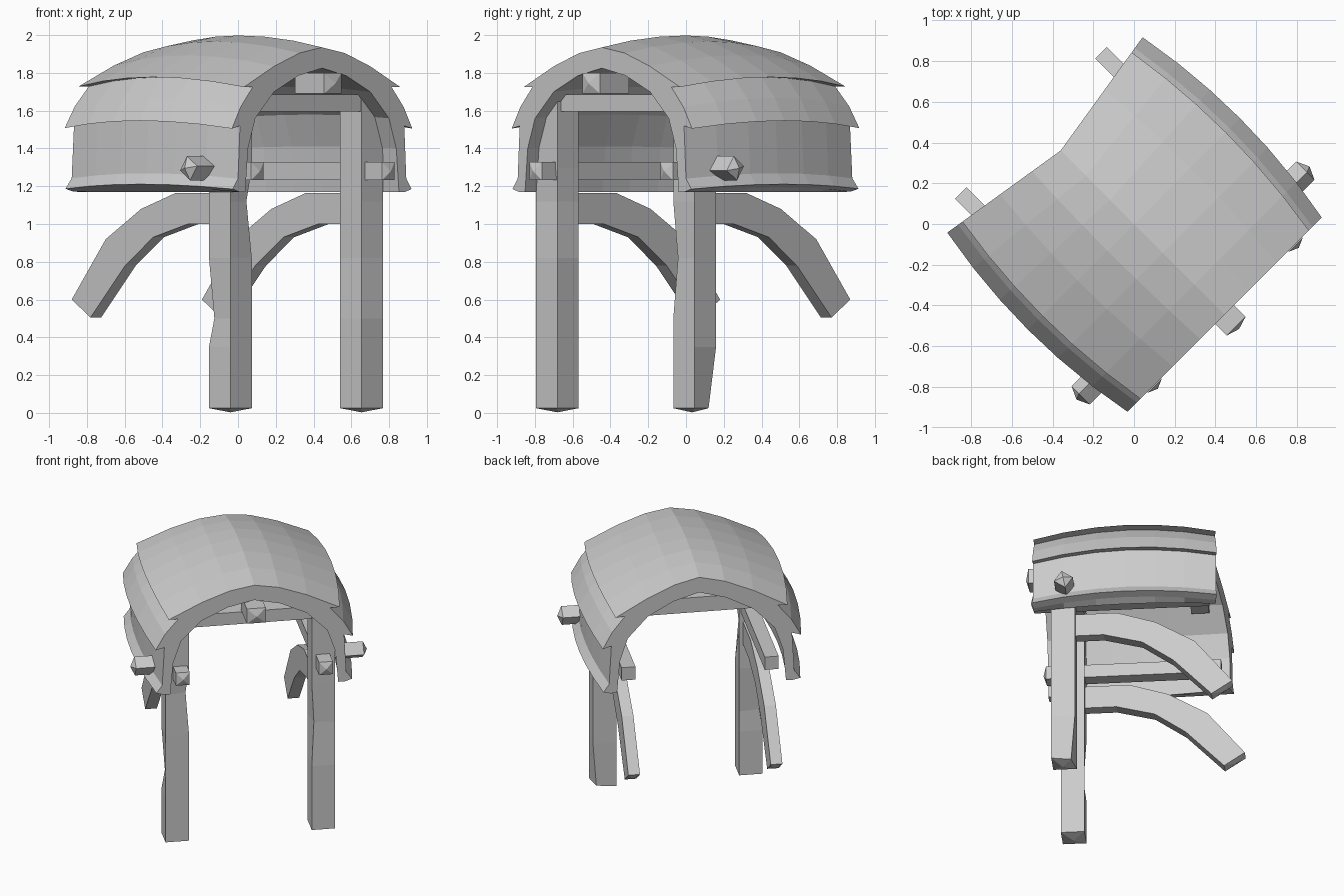
import bpy, bmesh, math
from mathutils import Matrix

cube = bpy.data.objects.get("Cube")
if cube:
    bpy.data.objects.remove(cube, do_unlink=True)

grey = bpy.data.materials.new("plain grey")
grey.use_nodes = True
COLOR = (0.6, 0.6, 0.6, 1)
grey.diffuse_color = COLOR
grey.node_tree.nodes["Principled BSDF"].inputs["Base Color"].default_value = COLOR

# The porch is built along u (outward) and v (sideways), then turned to face the corner
TURN = Matrix.Rotation(math.radians(-45), 4, "Z")


def loft(name, rings, tip_first=0, tip_last=0):
    """Skin closed rings of points, cap both ends, optionally raise a cap to a point."""
    bm = bmesh.new()
    loops = [[bm.verts.new(p) for p in ring] for ring in rings]
    for a, b in zip(loops, loops[1:]):
        for i in range(len(a)):
            j = (i + 1) % len(a)
            bm.faces.new((a[i], a[j], b[j], b[i]))
    caps = [(bm.faces.new(loops[0][::-1]), tip_first), (bm.faces.new(loops[-1]), tip_last)]
    bmesh.ops.recalc_face_normals(bm, faces=bm.faces)
    for cap, height in caps:
        if height:
            bmesh.ops.poke(bm, faces=[cap], offset=height)
    bmesh.ops.transform(bm, matrix=TURN, verts=bm.verts)
    mesh = bpy.data.meshes.new(name)
    bm.to_mesh(mesh)
    bm.free()
    mesh.materials.append(grey)
    obj = bpy.data.objects.new(name, mesh)
    bpy.context.collection.objects.link(obj)


def rect(a, b, w, h, roll=0.0):
    c, s = math.cos(roll), math.sin(roll)
    return [(a + p * c - q * s, b + p * s + q * c)
            for p, q in ((-w, -h), (w, -h), (w, h), (-w, h))]


def beam_u(name, u0, u1, v, z, w, h, tip=0.0):
    loft(name, [[(u, p, q) for p, q in rect(v, z, w / 2, h / 2)] for u in (u0, u1)], 0, tip)


def beam_v(name, v0, v1, u, z, w, h, tip=0.0, roll=0.0):
    loft(name, [[(p, v, q) for p, q in rect(u, z, w / 2, h / 2, roll)] for v in (v0, v1)], 0, tip)


# Arched roof: overlapping flared shingle steps outside, plain arch inside
outer = [(.62, 1.17), (.67, 1.185), (.63, 1.24), (.615, 1.52), (.675, 1.505), (.61, 1.62),
         (.52, 1.725), (.585, 1.725), (.36, 1.835), (.17, 1.905), (0, 1.935)]
inner = [(.575, 1.17), (.555, 1.4), (.5, 1.56), (.36, 1.7), (.18, 1.785), (0, 1.825)]


def mirrored(half):
    return half + [(-v, z) for v, z in half[-2::-1]]


def arch(u, half, lift):
    """Cross-section at u: swollen at mid-length, recessed at the crown of the back."""
    swell = 0.09 * (1 - (u / 0.63) ** 2)
    recess = 0.1 * max(0, -u / 0.61)
    return [(u + recess * (1 - abs(v) / 0.62), v * (1 + swell),
             z + swell * (lift + 0.55 * (z - 1.17))) for v, z in mirrored(half)]


loft("shingled_roof", [arch(u, outer, .28) + arch(u, inner, 0)[::-1]
                       for u in (-.61, -.4, -.2, 0, .2, .42, .63)])


# Posts with worn corners: chips maps a height to (corner, depth)
def post(name, u, v, chips):
    rings = []
    for z in (0.025, 0.35, 0.5, 0.82, 1.12, 1.3, 1.66):
        ring = rect(u, v, 0.08, 0.08)
        if z in chips:
            corner, depth = chips[z]
            a, b = ring[corner]
            ring[corner] = (a + (u - a) * depth, b + (v - b) * depth)
        rings.append([(a, b, z) for a, b in ring])
    loft(name, rings, 0.022)


post("right_post", .453, -.51, {0.5: (0, .25), 1.12: (2, .25)})
post("left_post", .43, .495, {0.025: (3, .35), 0.82: (1, .22)})

# Curved braces sweeping back and down from each post
brace_path = [(.4, 1.165, .4, 1.0), (.07, 1.165, .16, 1.0), (-.19, 1.08, -.1, .93),
              (-.455, .92, -.31, .78), (-.71, .6, -.57, .505)]
for side, v in (("right", -.495), ("left", .48)):
    rings = [[(a, v - .04, b), (a, v + .04, b), (c, v + .04, d), (c, v - .04, d)]
             for a, b, c, d in brace_path]
    loft(side + "_brace", rings, 0, 0.015)

# Side rails and rolled pegs
for side, s in (("right", -1), ("left", 1)):
    beam_u(side + "_side_rail", -.55, .635, s * .49, 1.28, .095, .095, .02)
    beam_v(side + "_peg", s * .45, s * .78, .41, 1.295, .092, .092, .03, s * .6)

# Tie beams across the arch at front and back, and the ridge peg
beam_v("front_tie_beam", -.5, .5, .43, 1.64, .15, .09)
beam_v("back_tie_beam", -.4, .4, -.415, 1.72, .12, .11)
beam_u("ridge_peg", .49, .71, 0, 1.745, .13, .11, .02)
